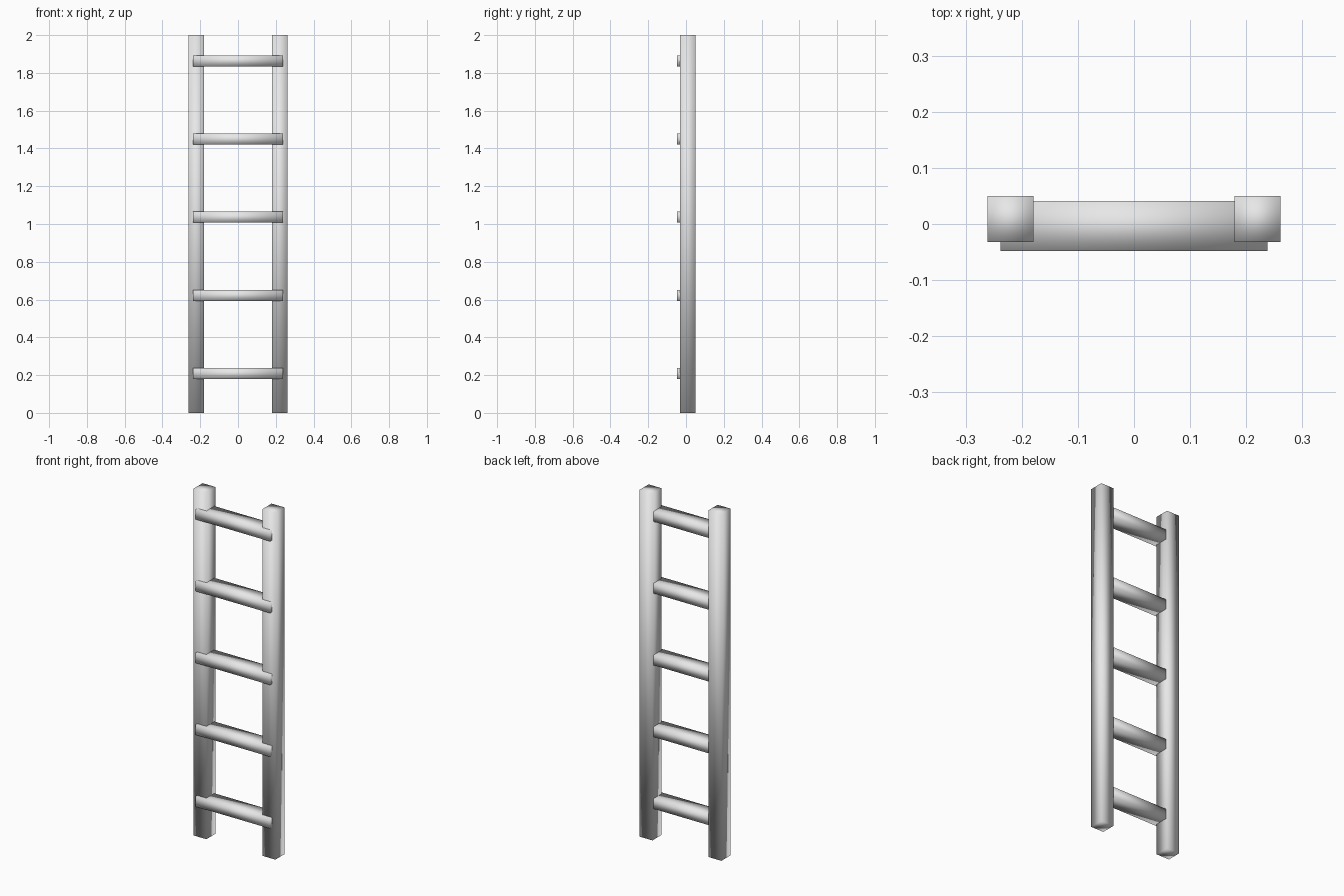
import bpy

cube = bpy.data.objects.get("Cube")
if cube:
    bpy.data.objects.remove(cube, do_unlink=True)

# One plain grey material
grey = bpy.data.materials.new("plain_grey")
grey.use_nodes = True
colour = (0.8, 0.8, 0.8, 1)
grey.diffuse_color = colour
grey.node_tree.nodes["Principled BSDF"].inputs["Base Color"].default_value = colour


def bar(name, centre, size):
    """Four-sided bar with soft shading over its shared corners."""
    bpy.ops.mesh.primitive_cube_add(size=1, location=centre)
    obj = bpy.context.object
    obj.name = name
    obj.scale = size
    bpy.ops.object.transform_apply(location=False, rotation=False, scale=True)
    bpy.ops.object.shade_smooth()
    obj.data.materials.append(grey)
    return obj


# Upright rails
for side, x in (("left", 0.22), ("right", -0.22)):
    bar(f"{side}_rail", (x, 0.009, 1), (0.082, 0.082, 2))

# Rungs, set through the rails and standing proud at the front
for i in range(5):
    bar(f"rung_{i + 1}", (0, -0.0035, 0.208 + i * 0.414), (0.476, 0.089, 0.058))
